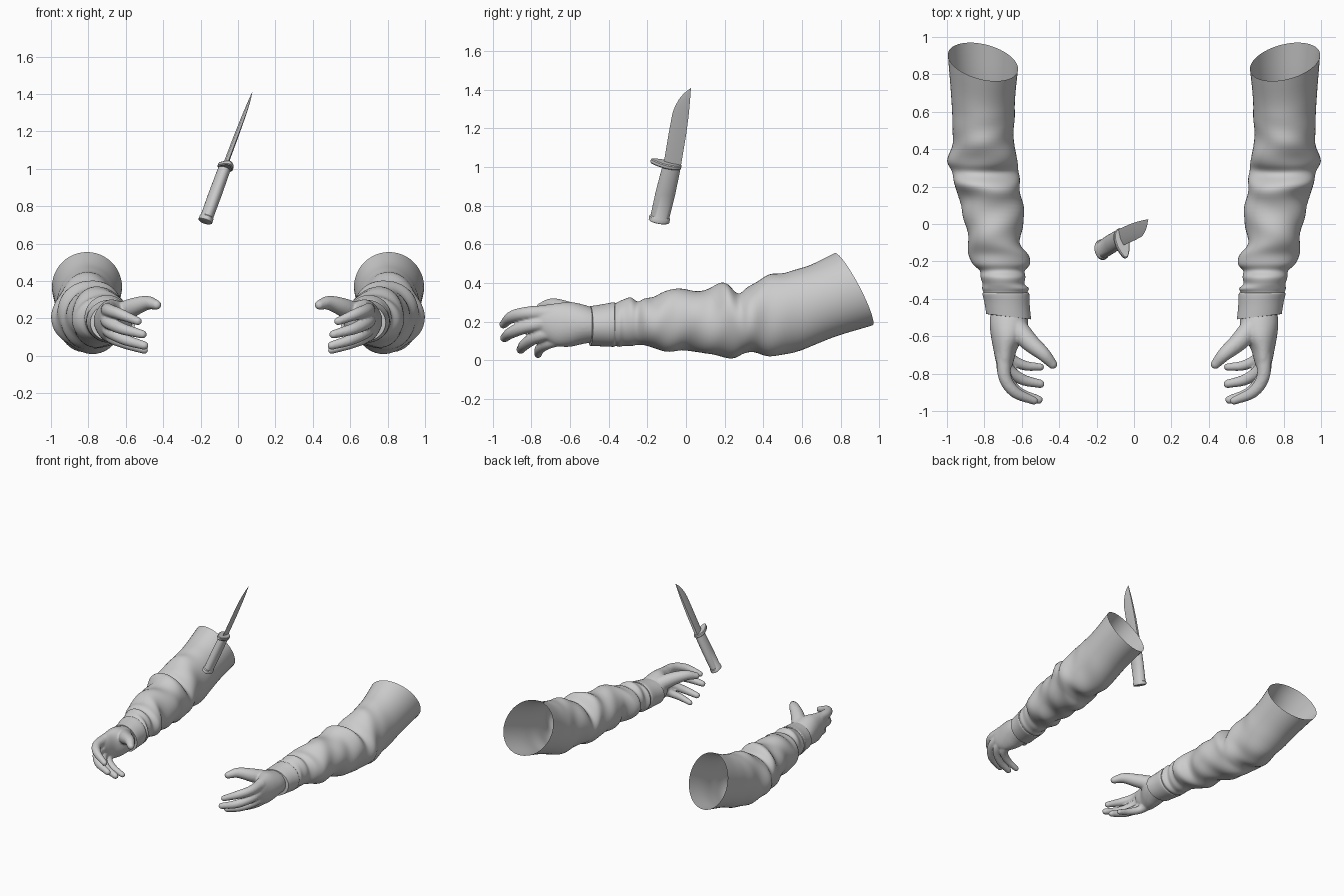
import bpy, bmesh, math
from mathutils import Vector

if "Cube" in bpy.data.objects:
    bpy.data.objects.remove(bpy.data.objects["Cube"])

grey = bpy.data.materials.new("plain grey")
grey.diffuse_color = (0.6, 0.6, 0.6, 1)
grey.use_nodes = True
grey.node_tree.nodes["Principled BSDF"].inputs["Base Color"].default_value = grey.diffuse_color


def spline(pts, n):
    """Catmull-Rom resampling of a list of tuples."""
    p = [Vector(q) for q in pts]
    p = [p[0] * 2 - p[1]] + p + [p[-1] * 2 - p[-2]]
    out = []
    for i in range(1, len(p) - 2):
        a, b, c, d = p[i - 1:i + 3]
        for k in range(n):
            t = k / n
            out.append(0.5 * (2 * b + (c - a) * t + (2 * a - 5 * b + 4 * c - d) * t * t
                              + (3 * b - a - 3 * c + d) * t ** 3))
    return out + [p[-2]]


def loft(bm, rings, cap_start=True, cap_end=True):
    """Skin a list of closed point rings."""
    vs = [[bm.verts.new(p) for p in r] for r in rings]
    n = len(vs[0])
    for a, b in zip(vs, vs[1:]):
        for i in range(n):
            j = (i + 1) % n
            bm.faces.new((a[i], a[j], b[j], b[i]))
    if cap_start:
        bm.faces.new(vs[0][::-1])
    if cap_end:
        bm.faces.new(vs[-1])


def finish(name, bm, angle=40):
    bmesh.ops.recalc_face_normals(bm, faces=bm.faces)
    me = bpy.data.meshes.new(name)
    bm.to_mesh(me)
    bm.free()
    me.materials.append(grey)
    ob = bpy.data.objects.new(name, me)
    bpy.context.collection.objects.link(ob)
    bpy.ops.object.select_all(action='DESELECT')
    ob.select_set(True)
    bpy.context.view_layer.objects.active = ob
    bpy.ops.object.shade_smooth_by_angle(angle=math.radians(angle))
    return ob


def section(y, xl, xr, zb, zt, tilt=0, skew=0, n=48, fold=None):
    """Oval ring across the arm, leaning back at the bottom by tilt."""
    pts = []
    for i in range(n):
        a = math.tau * i / n
        f = 1 + (fold(a, y) if fold else 0)
        dx = (xr - xl) / 2 * math.cos(a) * f
        dz = (zt - zb) / 2 * math.sin(a) * f
        pts.append(((xl + xr) / 2 + dx, y - tilt * dz + skew * dx, (zb + zt) / 2 + dz))
    return pts


# --- sleeve: stations of y, left, right, bottom, top, tilt, skew
sleeve = [
    (.867, .62, .995, .18, .555, .51, .2), (.70, .635, .98, .12, .49, .35, .1),
    (.55, .64, .97, .05, .455, .2, 0), (.43, .64, .975, .025, .43, .1, 0),
    (.34, .625, .99, .035, .385, .1, 0), (.285, .625, .975, .03, .345, .1, 0),
    (.22, .605, .965, .02, .40, .1, 0), (.12, .60, .93, .03, .37, 0, 0),
    (0, .59, .90, .05, .365, 0, 0), (-.1, .61, .89, .05, .36, 0, 0),
    (-.165, .565, .88, .06, .33, 0, 0), (-.215, .56, .86, .075, .32, 0, 0),
    (-.25, .585, .825, .08, .305, 0, 0), (-.285, .58, .82, .075, .325, 0, 0),
    (-.32, .585, .81, .075, .315, 0, 0), (-.345, .562, .812, .07, .305, 0, 0),
    (-.365, .57, .805, .075, .295, 0, 0), (-.375, .56, .81, .07, .3, 0, 0),
    (-.43, .557, .80, .072, .29, 0, .1), (-.495, .55, .79, .075, .28, 0, .12)]


def fold(a, y):
    w = max(0, 1 - ((y - .15) / .5) ** 2)
    return w * (.035 * math.sin(24 * y + 2 * a) + .025 * math.sin(38 * y - 3 * a + 1))


bm = bmesh.new()
rings = [section(*s, fold=fold) for s in spline(sleeve, 5)]
rings.append(section(-.497, .575, .765, .095, .26, 0, .12))  # hem turned in
loft(bm, rings, False, False)
arm = finish("sleeve", bm, 50)

# --- hand: palm plus five tapering fingers (x, y, z, radius)
palm = [(-.46, .575, .765, .095, .265), (-.53, .565, .772, .085, .288),
        (-.60, .585, .765, .07, .302), (-.67, .625, .752, .075, .295),
        (-.73, .642, .74, .11, .287), (-.77, .655, .725, .16, .275)]
fingers = [
    [(.695, -.70, .245, .042), (.69, -.82, .243, .035), (.635, -.90, .225, .031), (.535, -.945, .185, .022)],
    [(.70, -.69, .20, .042), (.69, -.81, .178, .035), (.62, -.90, .145, .031), (.51, -.94, .115, .023)],
    [(.70, -.66, .155, .04), (.68, -.765, .125, .034), (.60, -.83, .085, .030), (.50, -.855, .055, .023)],
    [(.69, -.62, .12, .04), (.665, -.71, .09, .031), (.59, -.755, .06, .027), (.50, -.765, .03, .02)],
    [(.64, -.54, .22, .06), (.56, -.63, .26, .05), (.485, -.695, .283, .038), (.435, -.75, .272, .026)]]
bm = bmesh.new()
loft(bm, [section(*s, n=32) for s in spline(palm, 4)])
for path in fingers:
    pts = spline(path, 6)
    end = (pts[-1].xyz - pts[-2].xyz).normalized()
    r = pts[-1].w
    for t in (.4, .75, .95):  # rounded fingertip
        pts.append(Vector((*(pts[18].xyz + end * r * t), r * math.sqrt(1 - t * t))))
    rings = []
    for i, p in enumerate(pts):
        d = (pts[min(i + 1, len(pts) - 1)].xyz - pts[max(i - 1, 0)].xyz).normalized()
        u = d.cross(Vector((0, 0, 1))).normalized()
        v = u.cross(d)
        rings.append([p.xyz + p.w * (u * math.cos(math.tau * k / 16) + v * math.sin(math.tau * k / 16))
                      for k in range(16)])
    loft(bm, rings)
hand = finish("hand", bm)
rm = hand.modifiers.new("blend", 'REMESH')
rm.mode = 'VOXEL'
rm.voxel_size = .007
rm.use_smooth_shade = True
sm = hand.modifiers.new("soften", 'SMOOTH')
sm.factor = .5
sm.iterations = 6

for ob in (arm, hand):
    ob.modifiers.new("other side", 'MIRROR').use_mirror_merge = False

# --- knife frame: A along the knife, W across the blade, T through it
P = Vector((-.175, -.14, .72))
A = Vector((.335, .214, .917)).normalized()
W = Vector((.2, -.965, .15))
W = (W - A * W.dot(A)).normalized()
T = A.cross(W)


def at(w, t, h):
    return P + W * w + T * t + A * h


def oval(h, rw, rt, n=24):
    return [at(rw * math.cos(math.tau * i / n), rt * math.sin(math.tau * i / n), h) for i in range(n)]


# handle with flared pommel
bm = bmesh.new()
loft(bm, [oval(*s) for s in [(-.004, .048, .032), (0, .055, .038), (.022, .055, .038), (.027, .05, .034),
                             (.16, .052, .035), (.305, .048, .033)]])
finish("knife_handle", bm)

# guard: egg-shaped plate longer on the edge side
bm = bmesh.new()


def guard_ring(h, grow):
    pts = []
    for i in range(32):
        a = math.tau * i / 32
        w = .033 + (.083 + grow) * math.cos(a)
        pts.append(at(w, (.04 - .012 * math.cos(a) + grow) * math.sin(a), h + .1 * max(0, w - .05)))
    return pts


loft(bm, [guard_ring(.303, -.005), guard_ring(.308, 0), guard_ring(.322, 0), guard_ring(.327, -.005)])
finish("knife_guard", bm)

# blade: height, spine, edge, half thickness
blade = [(.32, -.045, .045, .010), (.5, -.034, .056, .009), (.6, -.025, .06, .007), (.64, -.02, .055, .006),
         (.68, -.015, .043, .005), (.715, -.01, .026, .003), (.75, -.005, -.003, .001)]
bm = bmesh.new()
loft(bm, [[at(s, t, h), at(s * .4 + e * .6, t, h), at(e, 0, h), at(s * .4 + e * .6, -t, h), at(s, -t, h)]
          for h, s, e, t in blade])
finish("knife_blade", bm, 15)
